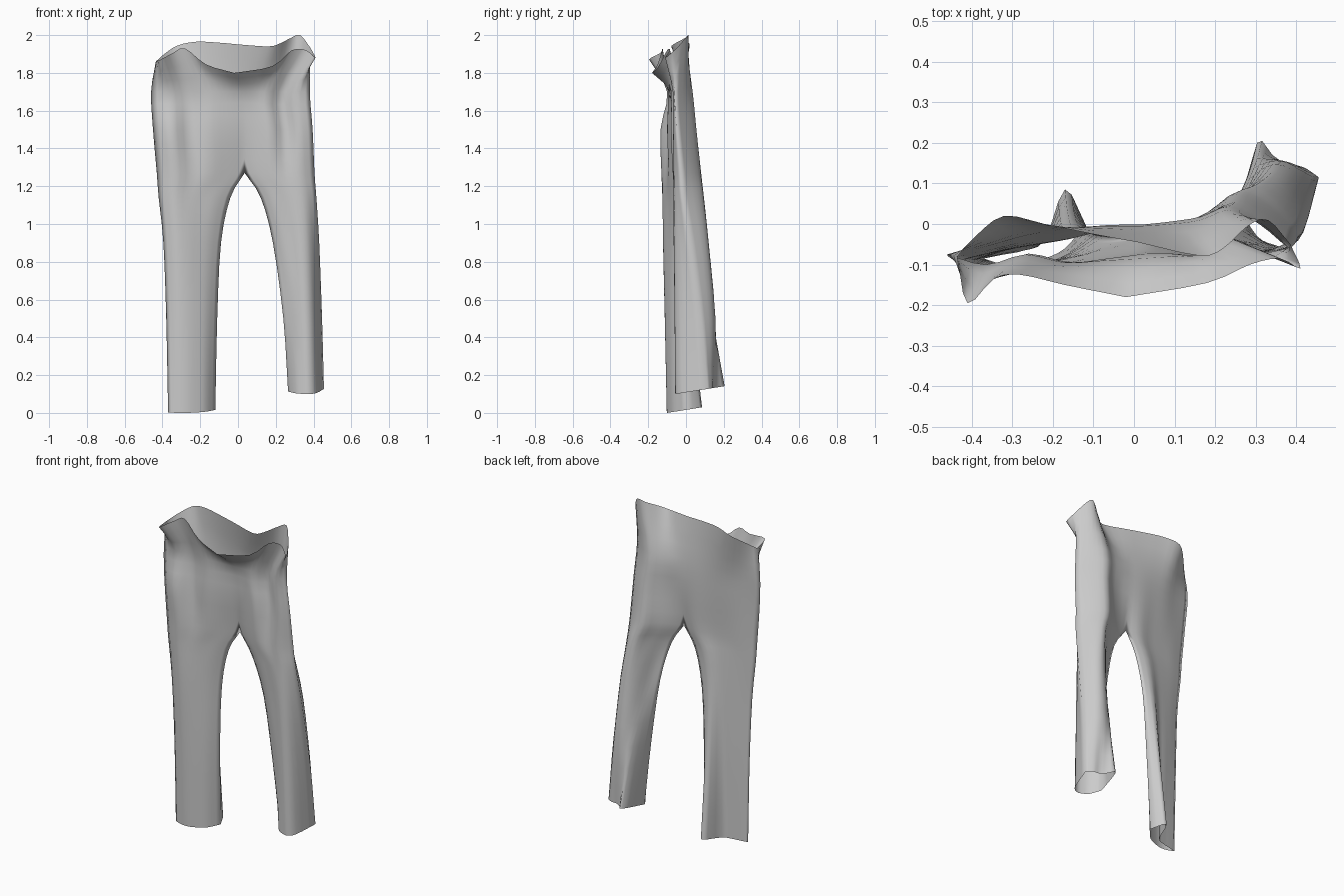
import bpy, bmesh
from mathutils import Vector

STEPS = 3

# Each row: z, outer x, inner x, outer-seam y, 4 front y's (outer to inner),
# centre-front y, centre-back y, 4 back y's (outer to inner)
LEFT = [
    (0.00, -.37, -.12, -.085, -.10, -.10, -.085, -.06, .00, .00, -.075, -.065, -.04, .085),
    (0.50, -.38, -.11, -.085, -.11, -.11, -.095, -.07, -.02, -.02, -.07, -.055, -.04, .03),
    (0.90, -.395, -.09, -.09, -.12, -.115, -.095, -.07, -.03, -.03, -.07, -.055, -.04, -.01),
    (1.14, -.42, -.04, -.09, -.125, -.11, -.09, -.07, -.035, -.035, -.07, -.055, -.04, -.02),
    (1.27, -.43, .035, -.09, -.13, -.10, -.09, -.06, -.03, -.03, -.065, -.05, -.035, -.015),
    (1.50, -.45, .03, -.085, -.135, -.085, -.10, -.085, -.065, -.005, -.06, -.035, -.02, -.005),
    (1.70, -.46, .02, -.075, -.10, -.075, -.095, -.09, -.085, -.005, -.05, -.02, -.01, -.005),
]
RIGHT = [
    (0.10, .455, .265, .115, -.02, -.055, -.05, -.03, .03, .03, .14, .145, .17, .20),
    (0.50, .445, .24, .08, -.03, -.06, -.05, -.025, .00, .00, .135, .155, .15, .12),
    (0.90, .43, .185, .02, -.05, -.065, -.05, -.04, -.01, -.01, .10, .12, .09, .02),
    (1.14, .415, .12, -.02, -.06, -.065, -.06, -.055, -.03, -.03, .06, .095, .045, .00),
    (1.27, .405, .035, -.03, -.065, -.06, -.07, -.055, -.03, -.03, .045, .08, .03, -.005),
    (1.50, .395, .03, -.05, -.07, -.04, -.08, -.07, -.065, -.005, .015, .055, .02, .00),
    (1.70, .38, .02, -.06, -.07, -.035, -.075, -.08, -.085, -.005, .00, .035, .01, .00),
]
# Waist rim, outer seam to centre: front and back
CF, CB = (-.02, -.18, 1.80), (.01, -.045, 1.95)
L_OUT, R_OUT = (-.435, -.08, 1.86), (.385, -.05, 1.93)
RIM_LEFT = (
    [L_OUT, (-.41, -.195, 1.87), (-.345, -.135, 1.905), (-.28, -.125, 1.93), (-.17, -.15, 1.845), CF],
    [L_OUT, (-.39, -.03, 1.90), (-.32, .02, 1.945), (-.22, .0, 1.965), (-.10, -.025, 1.96), CB])
RIM_RIGHT = (
    [R_OUT, (.41, -.11, 1.88), (.36, -.085, 1.92), (.285, -.10, 1.92), (.18, -.145, 1.835), CF],
    [R_OUT, (.33, .01, 2.0), (.28, -.005, 1.985), (.22, -.06, 1.955), (.16, -.078, 1.94), CB])
CROTCH = 4


def spline(pts):
    """Catmull-Rom curve through all points."""
    out = []
    for i in range(len(pts) - 1):
        p1, p2 = pts[i], pts[i + 1]
        m1 = (p2 - pts[i - 1]) / 2 if i else p2 - p1
        m2 = (pts[i + 2] - p1) / 2 if i + 2 < len(pts) else p2 - p1
        for k in range(STEPS):
            t = k / STEPS
            out.append(p1 * (2*t**3 - 3*t**2 + 1) + m1 * (t**3 - 2*t**2 + t)
                       + p2 * (3*t**2 - 2*t**3) + m2 * (t**3 - t**2))
    out.append(pts[-1])
    return out


def panel(bm, rows, rim, back):
    """One cloth panel from hem to waist, outer seam to inner seam."""
    grid = []
    for n, (z, xo, xi, yo, *y) in enumerate(rows):
        ys = [yo] + (y[6:] + [y[5]] if back else y[:5])
        low = min([yo] + y)
        grid.append([Vector((xo + (xi - xo) * i / 5, v,
                             z + (.16 * (v - low) if n == 0 else 0)))
                     for i, v in enumerate(ys)])
    grid.append([Vector(p) for p in rim])
    cols = [list(c) for c in zip(*grid)]
    smooth = [spline(c) for c in cols[:-1]]
    # the inner seam breaks at the crotch so both halves meet exactly
    c = cols[-1]
    smooth.append(spline(c[:CROTCH + 1])[:-1] + spline(c[CROTCH:]))
    verts = [[bm.verts.new(p) for p in spline(list(r))] for r in zip(*smooth)]
    for a, b in zip(verts, verts[1:]):
        for i in range(len(a) - 1):
            bm.faces.new((a[i], a[i + 1], b[i + 1], b[i]))


# Trousers: four panels stitched along their seams
bm = bmesh.new()
for rows, rim in ((LEFT, RIM_LEFT), (RIGHT, RIM_RIGHT)):
    panel(bm, rows, rim[0], False)
    panel(bm, rows, rim[1], True)
bmesh.ops.remove_doubles(bm, verts=bm.verts, dist=1e-4)
bmesh.ops.recalc_face_normals(bm, faces=bm.faces)
for f in bm.faces:
    f.smooth = True
mesh = bpy.data.meshes.new("trousers")
bm.to_mesh(mesh)
bm.free()
obj = bpy.data.objects.new("trousers", mesh)
bpy.context.collection.objects.link(obj)
